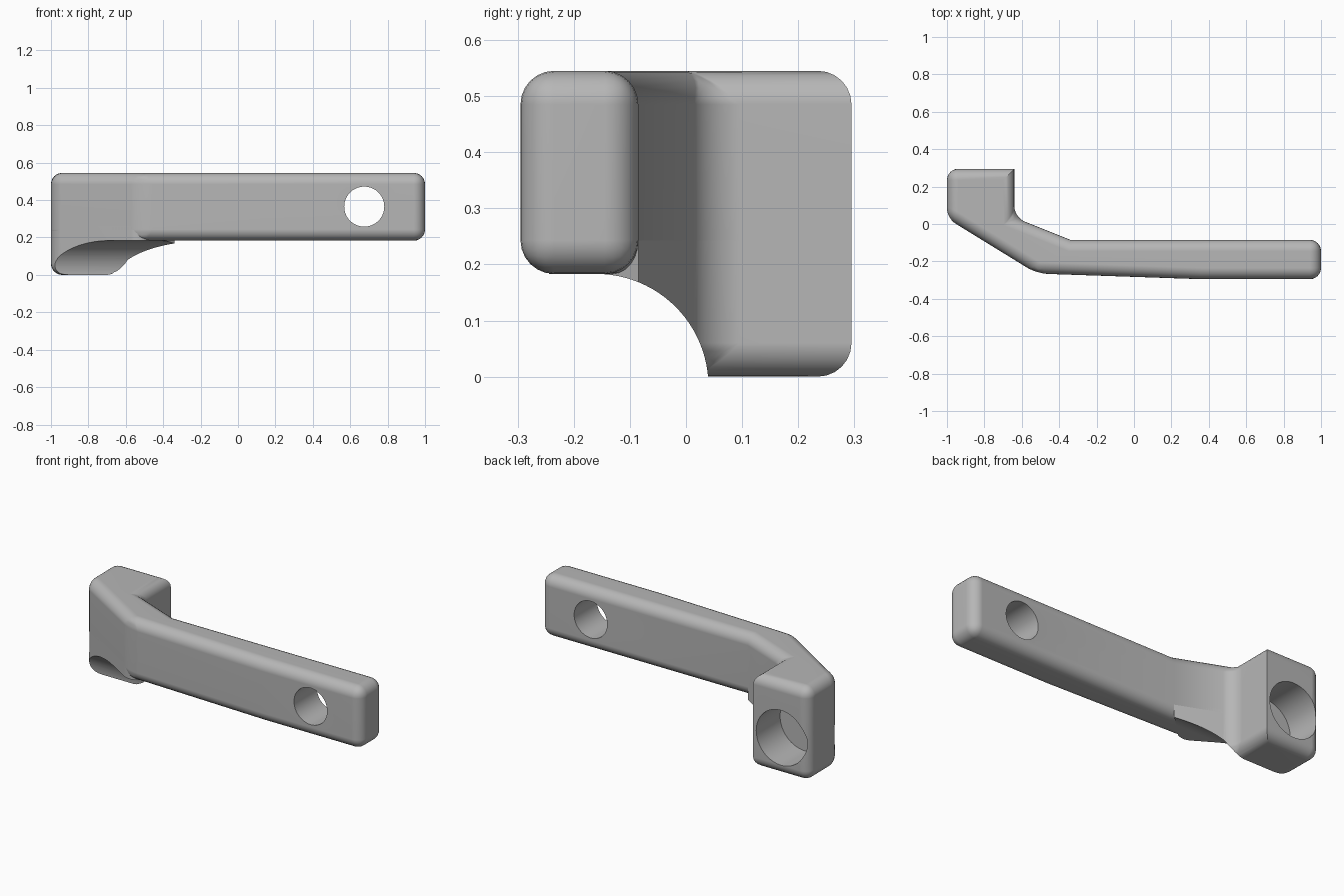
import bpy, bmesh, math
from mathutils import Matrix

if "Cube" in bpy.data.objects:
    bpy.data.objects.remove(bpy.data.objects["Cube"], do_unlink=True)

ROUND = 0.06          # edge rounding
ARM_LOW, TOP = 0.183, 0.545

grey = bpy.data.materials.new("plain grey")
grey.use_nodes = True
colour = (0.47, 0.47, 0.47, 1)
grey.diffuse_color = colour
grey.node_tree.nodes["Principled BSDF"].inputs["Base Color"].default_value = colour


def new_object(name, bm):
    bmesh.ops.recalc_face_normals(bm, faces=bm.faces[:])
    mesh = bpy.data.meshes.new(name)
    bm.to_mesh(mesh)
    bm.free()
    obj = bpy.data.objects.new(name, mesh)
    bpy.context.collection.objects.link(obj)
    mesh.materials.append(grey)
    return obj


def prism(points, direction):
    """Extrude a closed 3D outline along a direction."""
    bm = bmesh.new()
    face = bm.faces.new([bm.verts.new(p) for p in points])
    grown = bmesh.ops.extrude_face_region(bm, geom=[face])["geom"]
    verts = [v for v in grown if isinstance(v, bmesh.types.BMVert)]
    bmesh.ops.translate(bm, verts=verts, vec=direction)
    bmesh.ops.recalc_face_normals(bm, faces=bm.faces[:])
    return bm


def rounded_plan(name, outline, low, high, rounded, round_top=True):
    """Prism of a plan outline; horizontal edges and chosen corners rounded."""
    bm = prism([(x, y, low) for x, y in outline], (0, 0, high - low))
    chosen = []
    for e in bm.edges:
        a, b = e.verts
        if abs(a.co.z - b.co.z) > 0.01:
            if any((a.co.xy - b.co.xy).length < 0.01 and
                   math.dist(a.co.xy, c) < 0.01 for c in rounded):
                chosen.append(e)
        elif round_top or a.co.z < low + 0.01:
            chosen.append(e)
    bmesh.ops.bevel(bm, geom=chosen, offset=ROUND, offset_type='OFFSET',
                    segments=6, profile=0.5, affect='EDGES', clamp_overlap=True)
    return new_object(name, bm)


def drill(name, x, z, radius, y_from, y_to):
    bm = bmesh.new()
    spot = (Matrix.Translation((x, (y_from + y_to) / 2, z))
            @ Matrix.Rotation(math.pi / 2, 4, 'X'))
    bmesh.ops.create_cone(bm, cap_ends=True, segments=64, radius1=radius,
                          radius2=radius, depth=y_to - y_from, matrix=spot)
    return new_object(name, bm)


def cut(obj, cutters):
    for c in cutters:
        m = obj.modifiers.new(c.name, 'BOOLEAN')
        m.operation, m.solver, m.object = 'DIFFERENCE', 'EXACT', c
    graph = bpy.context.evaluated_depsgraph_get()
    mesh = bpy.data.meshes.new_from_object(obj.evaluated_get(graph))
    obj.modifiers.clear()
    obj.data = mesh


# Plan corners shared by both parts
back_left, back_inner = (-1, 0.295), (-0.64, 0.295)
inner_bend, arm_bend = (-0.64, 0.035), (-0.34, -0.085)
front_bend, side_bend = (-0.52, -0.265), (-1, 0.03)
end_back, end_front, front_kink = (1, -0.085), (1, -0.295), (0.36, -0.295)

# Cranked arm with the upper half of the end block
arm = rounded_plan(
    "cranked_arm",
    [back_left, back_inner, inner_bend, arm_bend, end_back, end_front,
     front_kink, front_bend, side_bend],
    ARM_LOW, TOP,
    [back_left, inner_bend, end_back, end_front, front_bend, side_bend])

# Deeper foot of the end block
foot = rounded_plan(
    "block_foot",
    [back_left, back_inner, inner_bend, arm_bend, front_bend, side_bend],
    0, 0.26, [back_left, inner_bend, front_bend, side_bend], round_top=False)

# Scooped underside, a quarter round running along x
arc = [(-0.16 + 0.2 * math.sin(t), -0.017 + 0.2 * math.cos(t))
       for t in (i * math.pi / 48 for i in range(25))]
profile = [(-0.6, -0.3), (-0.6, ARM_LOW)] + arc + [(0.04, -0.3)]
scoop = new_object("scoop_cutter",
                   prism([(-1.3, y, z) for y, z in profile], (1.6, 0, 0)))

# Through hole in the arm and blind socket in the block
bolt_hole = drill("bolt_hole_cutter", 0.675, 0.365, 0.107, -0.5, 0.2)
socket = drill("socket_cutter", -0.82, 0.22, 0.16, 0.075, 0.5)

cut(arm, [bolt_hole, socket])
cut(foot, [scoop, socket])
for c in (scoop, bolt_hole, socket):
    bpy.data.objects.remove(c, do_unlink=True)

# Smooth shading with crisp cut edges
for obj in (arm, foot):
    bpy.ops.object.select_all(action='DESELECT')
    obj.select_set(True)
    bpy.context.view_layer.objects.active = obj
    bpy.ops.object.shade_smooth_by_angle(angle=math.radians(29))
    m = obj.modifiers.new("even_shading", 'WEIGHTED_NORMAL')
    m.keep_sharp = True
